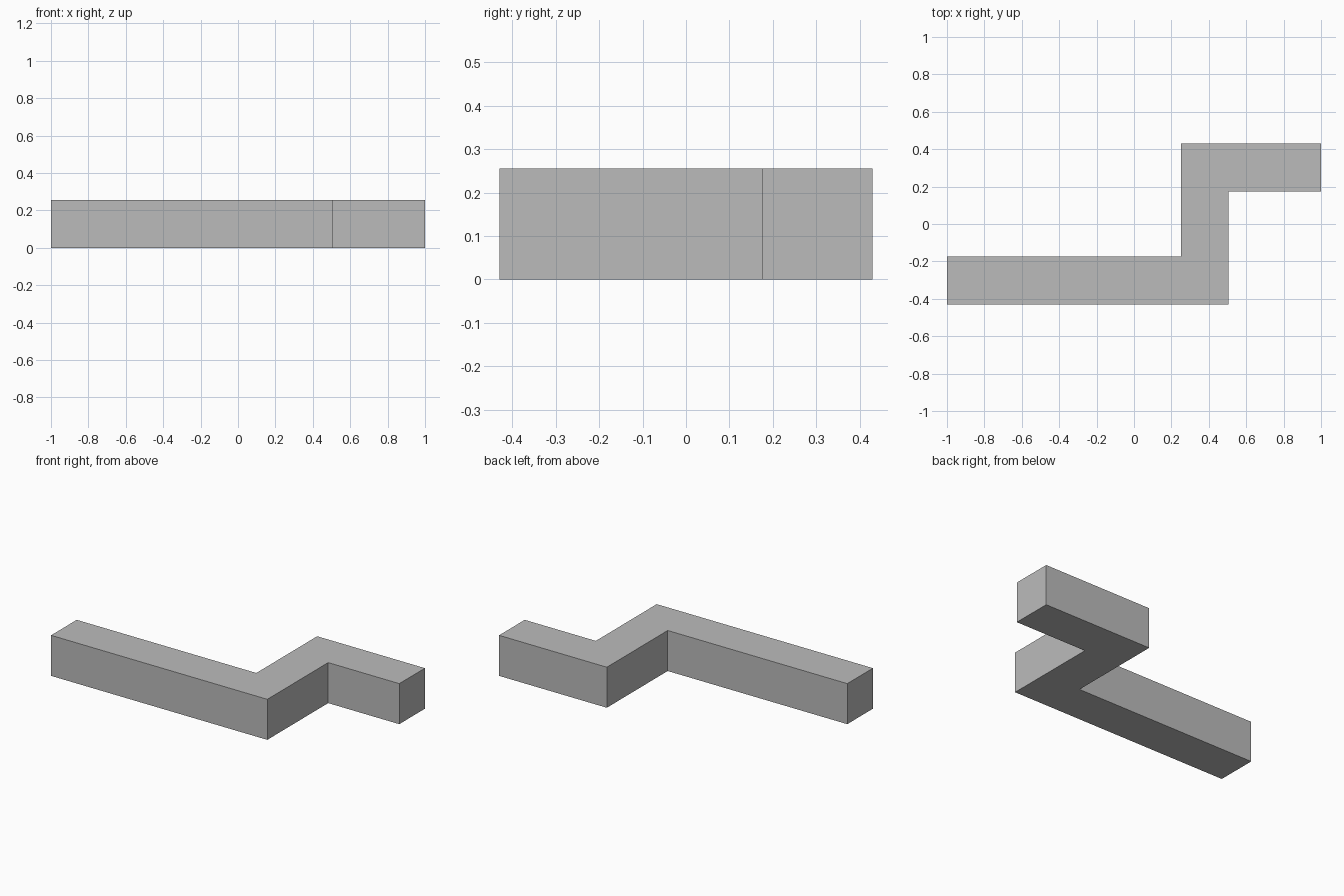
import bpy
import bmesh

cube = bpy.data.objects.get("Cube")
if cube:
    bpy.data.objects.remove(cube, do_unlink=True)

HEIGHT = 0.255

# Plain grey finish
grey = bpy.data.materials.new("plain_grey")
grey.use_nodes = True
colour = (0.5, 0.5, 0.5, 1)
grey.diffuse_color = colour
grey.node_tree.nodes["Principled BSDF"].inputs["Base Color"].default_value = colour

# Stepped outline seen from above, counter-clockwise
outline = [(-1, -0.43), (0.505, -0.43), (0.505, 0.175), (1, 0.175),
           (1, 0.43), (0.25, 0.43), (0.25, -0.175), (-1, -0.175)]

# Extrude the outline into a solid bar with two right-angle bends
bm = bmesh.new()
base = bm.faces.new([bm.verts.new((x, y, 0)) for x, y in outline])
top = bmesh.ops.extrude_face_region(bm, geom=[base], use_keep_orig=True)["geom"]
bmesh.ops.translate(bm, vec=(0, 0, HEIGHT),
                    verts=[v for v in top if isinstance(v, bmesh.types.BMVert)])
bmesh.ops.recalc_face_normals(bm, faces=bm.faces)

mesh = bpy.data.meshes.new("stepped_bar")
bm.to_mesh(mesh)
bm.free()
mesh.materials.append(grey)
bar = bpy.data.objects.new("stepped_bar", mesh)
bpy.context.collection.objects.link(bar)
